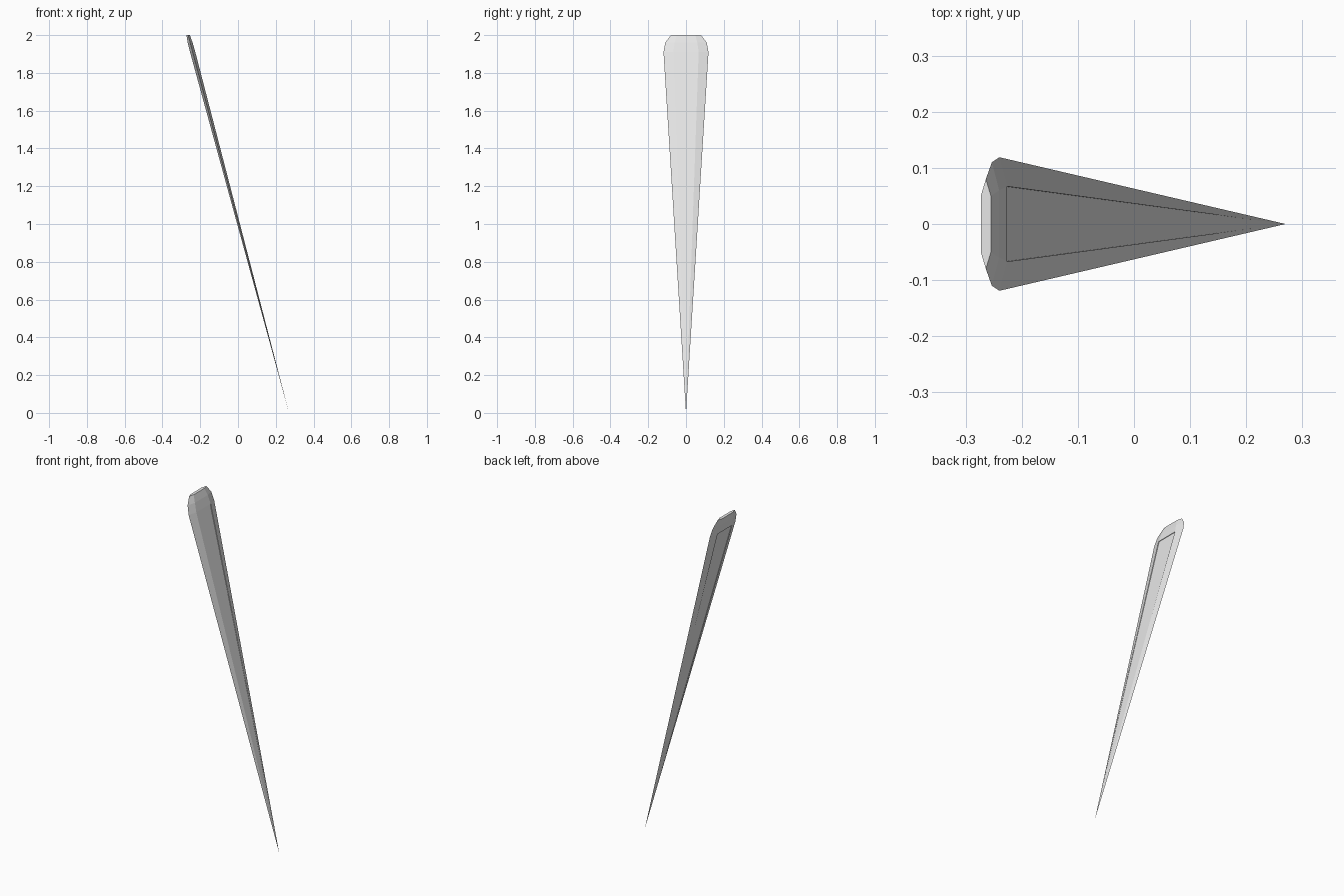
import bpy, bmesh

if "Cube" in bpy.data.objects:
    bpy.data.objects.remove(bpy.data.objects["Cube"])

# pale grey material
grey = bpy.data.materials.new("pale_grey")
grey.diffuse_color = (0.8, 0.8, 0.8, 1)
grey.use_nodes = True
grey.node_tree.nodes["Principled BSDF"].inputs["Base Color"].default_value = grey.diffuse_color


def lean(z):
    """x of the blade's centre plane at height z"""
    return 0.27 - 0.267 * z


# stations: height, edge half width, flat half width, half thickness
k = 0.15 / 1.91
stations = [
    (0.15, 0.119 * k, 0.067 * k, 0.014 * k),
    (1.91, 0.119, 0.067, 0.014),
    (1.96, 0.110, 0.060, 0.013),
    (2.00, 0.080, 0.050, 0.009),
]

bm = bmesh.new()
rings = []
for z, w, f, t in stations:
    m = lean(z)
    section = [(m, -w), (m + t, -f), (m + t, f), (m, w), (m - t, f), (m - t, -f)]
    rings.append([bm.verts.new((x, y, z)) for x, y in section])

# pointed tip, tapered sides and flat end cap
tip = bm.verts.new((0.27, 0, 0))
panels = []
for i in range(6):
    j = (i + 1) % 6
    bm.faces.new((tip, rings[0][j], rings[0][i]))
    for n, (a, b) in enumerate(zip(rings, rings[1:])):
        face = bm.faces.new((a[i], a[j], b[j], b[i]))
        if n == 0 and i in (1, 4):
            panels.append(face)
bm.faces.new(rings[-1])

# shallow recessed panels on both broad faces
for face in bmesh.ops.extrude_discrete_faces(bm, faces=panels)["faces"]:
    for v in face.verts:
        m = lean(v.co.z)
        v.co.x = m + (v.co.x - m) * 0.75

bmesh.ops.recalc_face_normals(bm, faces=bm.faces[:])
mesh = bpy.data.meshes.new("tapered_spike")
bm.to_mesh(mesh)
bm.free()
mesh.materials.append(grey)
spike = bpy.data.objects.new("tapered_spike", mesh)
bpy.context.collection.objects.link(spike)
